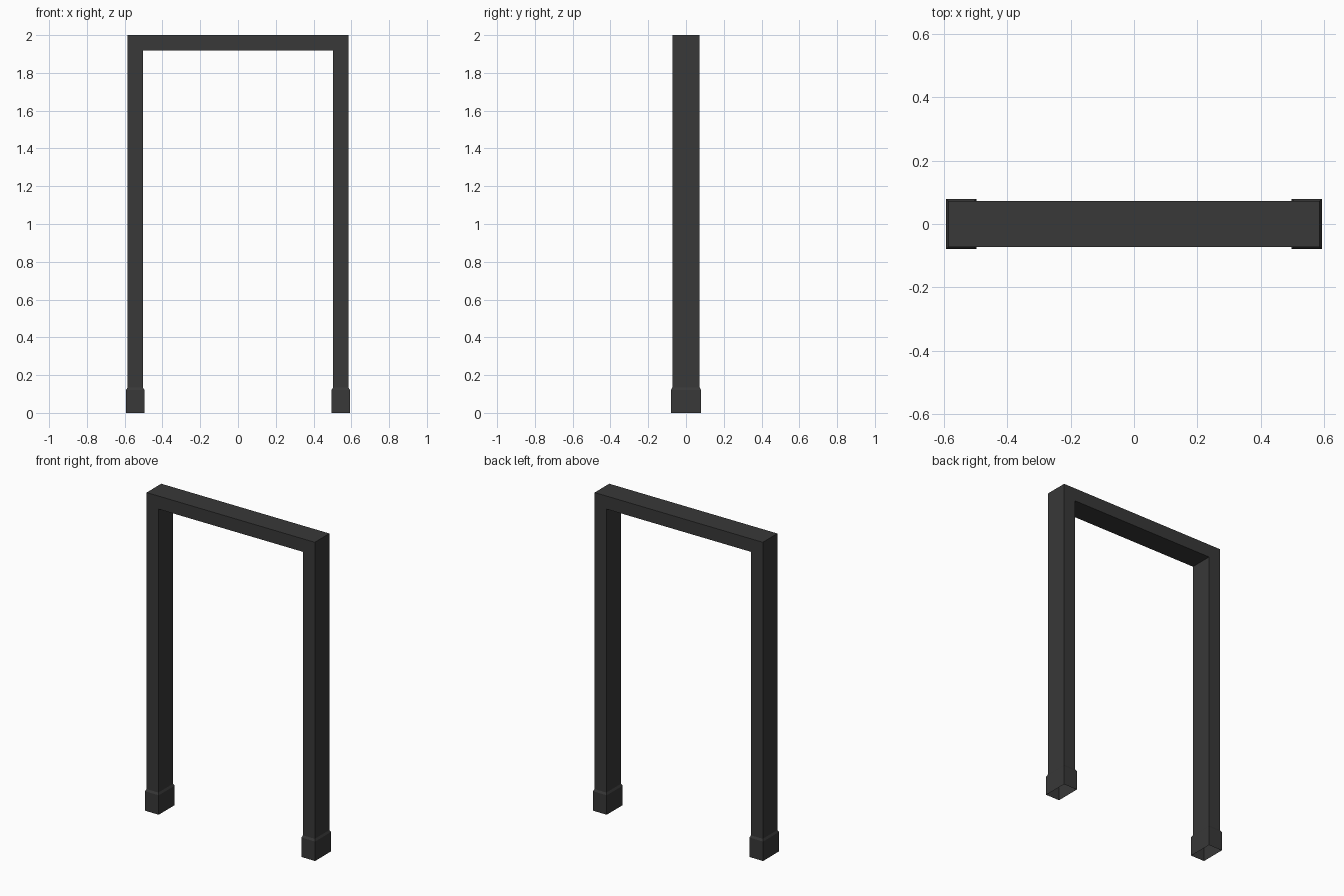
import bpy, bmesh

if "Cube" in bpy.data.objects:
    bpy.data.objects.remove(bpy.data.objects["Cube"])

# Overall sizes
OUT_X, IN_X = 0.585, 0.503      # outer and inner side of the posts
TOP_Z, UNDER_Z = 2.0, 1.918     # top and underside of the crossbar
HALF_Y = 0.0725                 # half depth of the frame
FOOT_TOP = 0.135                # where the posts leave the foot sleeves

dark = bpy.data.materials.new("dark_metal")
dark.diffuse_color = (0.04, 0.04, 0.04, 1)
dark.use_nodes = True
dark.node_tree.nodes["Principled BSDF"].inputs["Base Color"].default_value = dark.diffuse_color


def finish(name, bm):
    bmesh.ops.recalc_face_normals(bm, faces=bm.faces)
    mesh = bpy.data.meshes.new(name)
    bm.to_mesh(mesh)
    bm.free()
    mesh.materials.append(dark)
    obj = bpy.data.objects.new(name, mesh)
    bpy.context.collection.objects.link(obj)
    return obj


def skin(bm, rings, closed):
    """Join neighbouring rings of points with quads."""
    rings = [[bm.verts.new(p) for p in ring] for ring in rings]
    for a, b in zip(rings, rings[1:]):
        n = len(a)
        for i in range(n if closed else n - 1):
            j = (i + 1) % n
            bm.faces.new((a[i], a[j], b[j], b[i]))


# Door frame: rectangular section swept up, across and down, mitred corners
def section(ox, oz, ix, iz):
    return [(ox, -HALF_Y, oz), (ox, HALF_Y, oz), (ix, HALF_Y, iz), (ix, -HALF_Y, iz)]


bm = bmesh.new()
skin(bm, [
    section(-OUT_X, FOOT_TOP, -IN_X, FOOT_TOP),
    section(-OUT_X, TOP_Z, -IN_X, UNDER_Z),
    section(OUT_X, TOP_Z, IN_X, UNDER_Z),
    section(OUT_X, FOOT_TOP, IN_X, FOOT_TOP),
], True)
finish("door_frame", bm)


# Foot sleeves: open underneath, chamfered at the top where they meet the posts
def foot_ring(side, grow, z):
    x0, x1 = side * (IN_X - grow), side * (OUT_X + grow)
    y = HALF_Y + grow
    return [(x0, -y, z), (x1, -y, z), (x1, y, z), (x0, y, z)]


for side, label in ((-1, "left"), (1, "right")):
    bm = bmesh.new()
    skin(bm, [foot_ring(side, 0.007, 0.0),
              foot_ring(side, 0.007, 0.122),
              foot_ring(side, 0.0, FOOT_TOP)], True)
    # make the open shell face outwards
    foot = finish(label + "_foot", bm)
